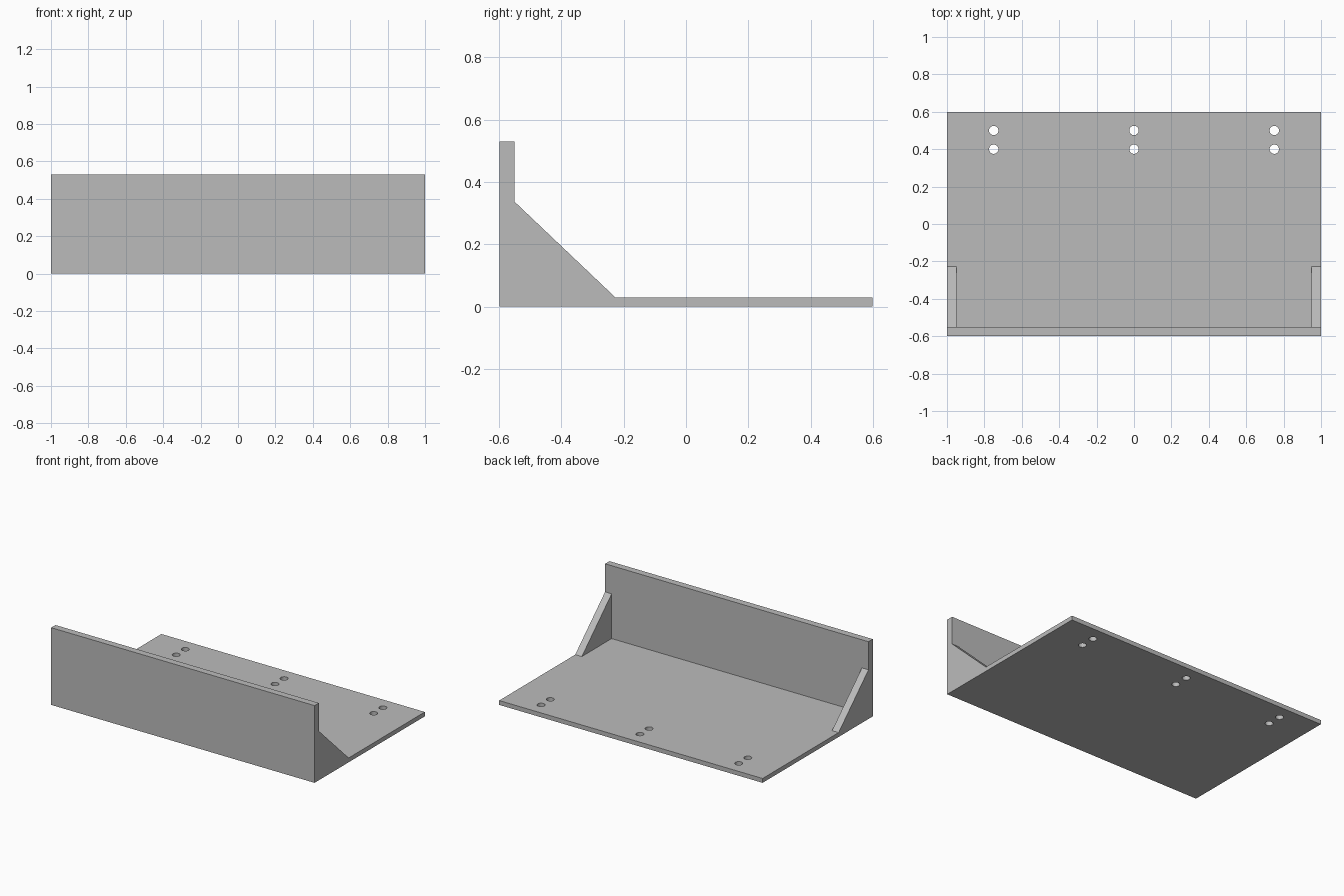
import bpy
import bmesh
from mathutils import Matrix

if "Cube" in bpy.data.objects:
    bpy.data.objects.remove(bpy.data.objects["Cube"], do_unlink=True)

WIDTH, DEPTH, HEIGHT = 2.0, 1.195, 0.53
BASE_T, WALL_T, GUSSET_T = 0.03, 0.047, 0.05
FRONT, BACK = -DEPTH / 2, DEPTH / 2
WALL_BACK = FRONT + WALL_T

grey = bpy.data.materials.new("light grey")
grey.use_nodes = True
colour = (0.5, 0.5, 0.5, 1)
grey.diffuse_color = colour
grey.node_tree.nodes["Principled BSDF"].inputs["Base Color"].default_value = colour


def add_object(name, bm):
    bmesh.ops.recalc_face_normals(bm, faces=bm.faces[:])
    mesh = bpy.data.meshes.new(name)
    bm.to_mesh(mesh)
    bm.free()
    mesh.materials.append(grey)
    obj = bpy.data.objects.new(name, mesh)
    bpy.context.collection.objects.link(obj)
    return obj


def extrude_profile(name, points, x0, x1):
    """Sweep a closed (y, z) outline from x0 to x1."""
    bm = bmesh.new()
    face = bm.faces.new([bm.verts.new((x0, y, z)) for y, z in points])
    swept = bmesh.ops.extrude_face_region(bm, geom=[face])["geom"]
    verts = [v for v in swept if isinstance(v, bmesh.types.BMVert)]
    bmesh.ops.translate(bm, verts=verts, vec=(x1 - x0, 0, 0))
    return add_object(name, bm)


# L-shaped base plate and front wall
body = extrude_profile("base_and_front_wall", [
    (FRONT, 0), (BACK, 0), (BACK, BASE_T),
    (WALL_BACK, BASE_T), (WALL_BACK, HEIGHT), (FRONT, HEIGHT),
], -WIDTH / 2, WIDTH / 2)

# Three pairs of screw holes along the back edge
bm = bmesh.new()
for x in (-0.75, 0, 0.75):
    for y in (0.4, 0.5):
        bmesh.ops.create_cone(bm, cap_ends=True, segments=32,
                              radius1=0.025, radius2=0.025, depth=0.2,
                              matrix=Matrix.Translation((x, y, 0)))
cutter = add_object("hole_cutter", bm)
cutter.hide_render = True
holes = body.modifiers.new("screw_holes", "BOOLEAN")
holes.operation = "DIFFERENCE"
holes.solver = "EXACT"
holes.object = cutter
bpy.context.view_layer.objects.active = body
body.select_set(True)
bpy.ops.object.modifier_apply(modifier=holes.name)
bpy.data.objects.remove(cutter, do_unlink=True)
bpy.ops.object.shade_smooth_by_angle()

# Triangular gussets at both ends of the wall
outline = [(WALL_BACK, BASE_T), (-0.227, BASE_T), (WALL_BACK, 0.337)]
for name, side in (("left_gusset", 1), ("right_gusset", -1)):
    outer = side * WIDTH / 2
    extrude_profile(name, outline, outer, outer - side * GUSSET_T)
